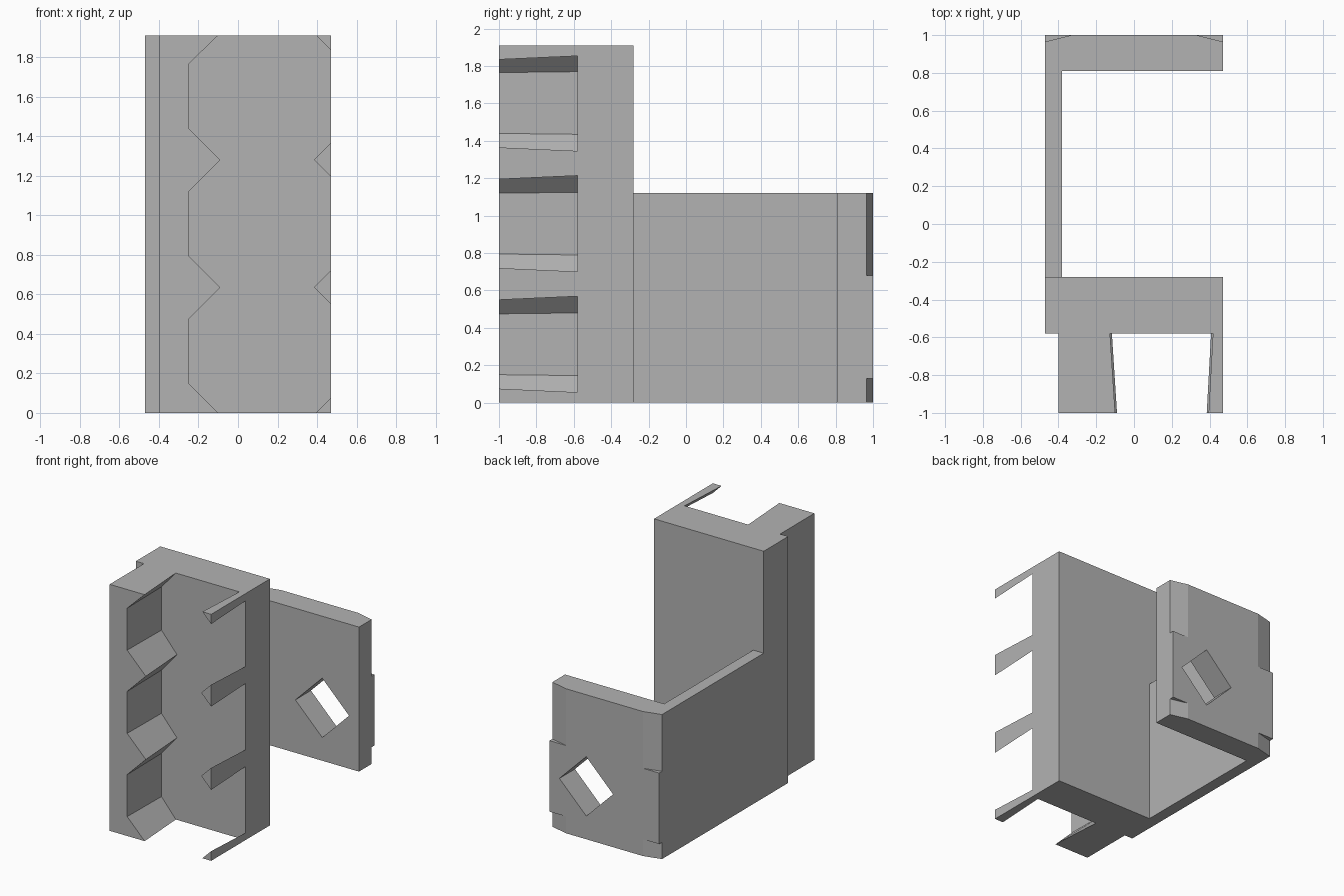
import bpy, bmesh

cube = bpy.data.objects.get("Cube")
if cube:
    bpy.data.objects.remove(cube, do_unlink=True)

grey = bpy.data.materials.new("plain grey")
grey.use_nodes = True
GREY = (0.45, 0.45, 0.45, 1)
grey.diffuse_color = GREY
grey.node_tree.nodes["Principled BSDF"].inputs["Base Color"].default_value = GREY

HEIGHT, ARM_HEIGHT = 1.91, 1.12
FRONT, FLOOR, SPINE_BACK, HOOK_FRONT, BACK = -1.0, -0.58, -0.28, 0.81, 1.0
SIDE = 0.47
PITCH, FIRST_TIP = 0.645, 0.635


def loft(name, ring_a, ring_b):
    """Solid between two matching rings of 3D points."""
    bm = bmesh.new()
    a = [bm.verts.new(p) for p in ring_a]
    b = [bm.verts.new(p) for p in ring_b]
    bm.faces.new(a)
    bm.faces.new(b)
    for i in range(len(a)):
        j = (i + 1) % len(a)
        bm.faces.new((a[i], a[j], b[j], b[i]))
    bmesh.ops.recalc_face_normals(bm, faces=bm.faces)
    mesh = bpy.data.meshes.new(name)
    bm.to_mesh(mesh)
    bm.free()
    mesh.materials.append(grey)
    ob = bpy.data.objects.new(name, mesh)
    bpy.context.scene.collection.objects.link(ob)
    return ob


def along_y(name, prof_a, prof_b, y0, y1):
    return loft(name, [(x, y0, z) for x, z in prof_a], [(x, y1, z) for x, z in prof_b])


def along_z(name, plan, z0, z1):
    return loft(name, [(x, y, z0) for x, y in plan], [(x, y, z1) for x, y in plan])


def box(name, x0, x1, y0, y1, z1):
    return along_z(name, [(x0, y0), (x1, y0), (x1, y1), (x0, y1)], 0, z1)


# Upright block and side arm
box("upright_block", -SIDE, SIDE, FLOOR, SPINE_BACK, HEIGHT)
box("side_arm", -SIDE, -0.38, SPINE_BACK, HOOK_FRONT, ARM_HEIGHT)


# Thick toothed wall, its teeth shrinking slightly toward the floor
def wall_profile(tip, half):
    pts = [(-0.40, 0), (tip - 0.01, 0)]
    for i in range(3):
        top = FIRST_TIP + PITCH * i
        pts += [(-0.25, top - PITCH + half), (-0.25, top - half), (tip, top)]
    pts[-1] = (tip - 0.01, HEIGHT)
    return pts + [(-0.40, HEIGHT)]


along_y("toothed_wall", wall_profile(-0.09, 0.16), wall_profile(-0.117, 0.155), FRONT, FLOOR)


# Separate teeth on the open side; the end ones are halves
def tooth_profile(tip, half, z, up, down):
    pts = [(SIDE, z + half * up)]
    if up and down:
        pts.append((tip, z))
    else:
        pts.append((tip + 0.01, z))
    return pts + [(SIDE, z - half * down)]


for i, (z, up, down) in enumerate([(0, 1, 0), (FIRST_TIP, 1, 1),
                                   (FIRST_TIP + PITCH, 1, 1), (HEIGHT, 0, 1)]):
    cut = 0.01 if up != down else 0
    along_y(f"open_side_tooth_{i + 1}",
            tooth_profile(0.385, 0.085 - cut, z, up, down),
            tooth_profile(0.408, 0.066 - cut, z, up, down), FRONT, FLOOR)

# Hook plate with a diamond hole and shallow corner chamfers
hook = box("hook_plate", -SIDE, SIDE, HOOK_FRONT, BACK, ARM_HEIGHT)
cx, cz, r = 0.155, 0.41, 0.23
diamond = [(cx - r, cz), (cx, cz - r), (cx + r, cz), (cx, cz + r)]
cutters = [along_y("diamond_cutter", diamond, diamond, HOOK_FRONT - 0.1, BACK + 0.1)]
for s in (-1, 1):
    plan = [(s * 0.33, BACK), (s * 0.61, 0.93), (s * 0.61, 1.1), (s * 0.33, 1.1)]
    for z0, z1 in ((-0.1, 0.13), (0.68, ARM_HEIGHT + 0.1)):
        cutters.append(along_z("chamfer_cutter", plan, z0, z1))
for c in cutters:
    mod = hook.modifiers.new("cut", "BOOLEAN")
    mod.operation = "DIFFERENCE"
    mod.solver = "EXACT"
    mod.object = c

# Apply the cuts and drop the cutters
dg = bpy.context.evaluated_depsgraph_get()
hook.data = bpy.data.meshes.new_from_object(hook.evaluated_get(dg))
hook.modifiers.clear()
for c in cutters:
    bpy.data.objects.remove(c, do_unlink=True)
